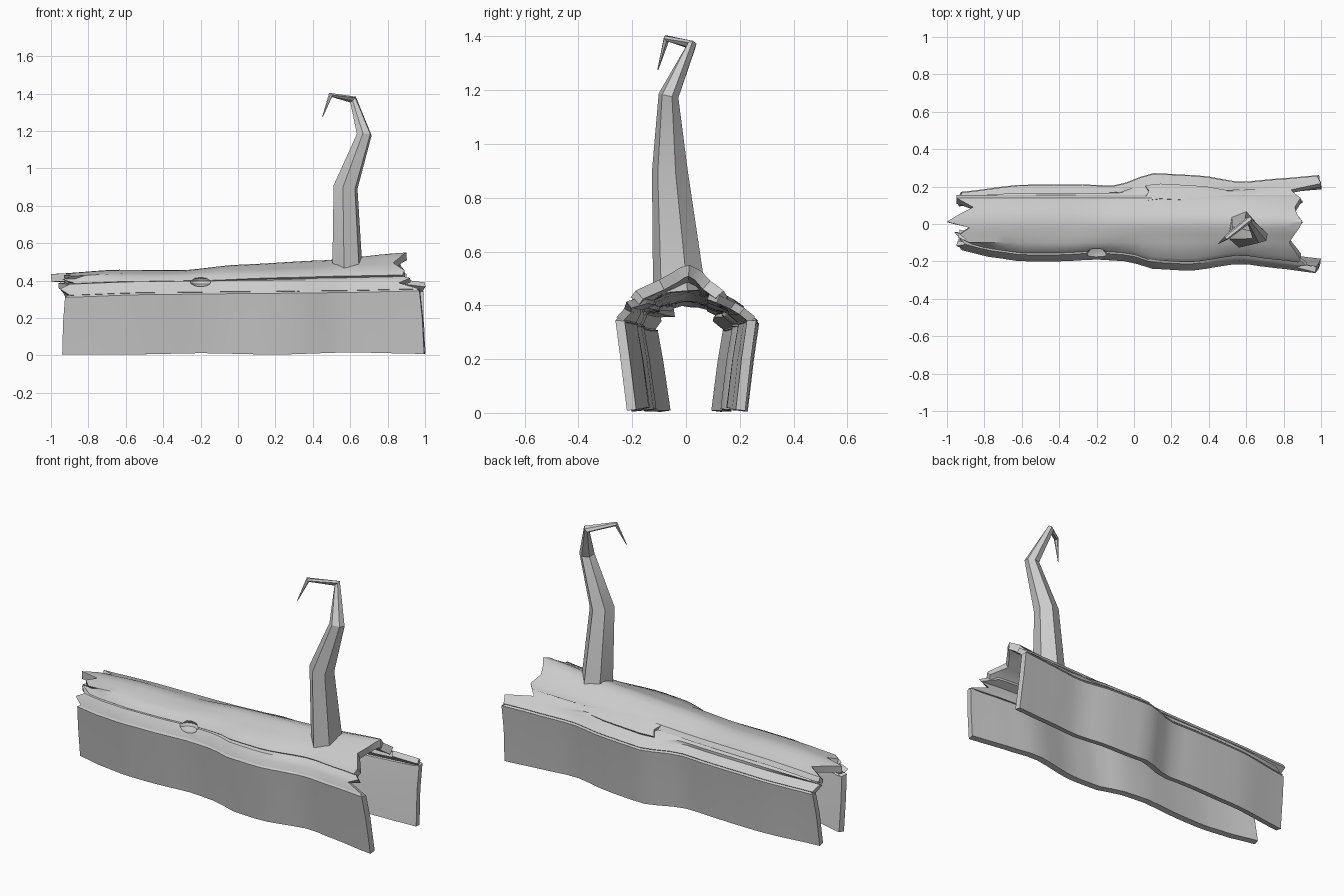
import bpy, bmesh, math
from mathutils import Vector

if "Cube" in bpy.data.objects:
    bpy.data.objects.remove(bpy.data.objects["Cube"])


def curve(*pts):
    """Eased interpolation through (x, value) pairs."""
    def f(x):
        if x <= pts[0][0]:
            return pts[0][1]
        for (xa, va), (xb, vb) in zip(pts, pts[1:]):
            if x <= xb:
                t = (x - xa) / (xb - xa)
                t = 0.5 * t + 0.5 * t * t * (3 - 2 * t)
                return va + (vb - va) * t
        return pts[-1][1]
    return f


def make(name, verts, faces):
    me = bpy.data.meshes.new(name)
    me.from_pydata(verts, [], faces)
    ob = bpy.data.objects.new(name, me)
    bpy.context.collection.objects.link(ob)
    return ob


def finish(ob, angle=35):
    bpy.ops.object.select_all(action='DESELECT')
    bpy.context.view_layer.objects.active = ob
    ob.select_set(True)
    bpy.ops.object.convert(target='MESH')
    bpy.ops.object.shade_smooth_by_angle(angle=math.radians(angle))


def strip(name, cols, thick, cutter=None, n=26):
    """Bark strip: cols are (x start, x end, y(x), z(x)), ragged at both ends."""
    m = len(cols)
    verts = []
    for i in range(n + 1):
        for x0, x1, fy, fz in cols:
            x = x0 + (x1 - x0) * i / n
            # only the ends are ragged; the middle follows shared stations
            verts.append((x, fy(x), fz(x)))
    faces = [(i * m + j, (i + 1) * m + j, (i + 1) * m + j + 1, i * m + j + 1)
             for i in range(n) for j in range(m - 1)]
    ob = make(name, verts, faces)
    s = ob.modifiers.new("thickness", 'SOLIDIFY')
    s.thickness = thick
    s.offset = -1
    if cutter:
        b = ob.modifiers.new("knot", 'BOOLEAN')
        b.object = cutter
        b.solver = 'EXACT'
    finish(ob)
    return ob


# Plan outlines of the log sides
front = curve((-.95, -.135), (-.75, -.18), (-.6, -.2), (-.4, -.2), (-.2, -.19),
              (-.03, -.2), (.1, -.24), (.3, -.25), (.57, -.212), (.75, -.235), (1, -.265))
back = curve((-.95, .17), (-.6, .21), (-.3, .212), (-.1, .205), (.1, .272),
             (.35, .26), (.57, .225), (.8, .245), (1, .262))
rim = curve((-.95, .325), (-.5, .34), (0, .345), (.5, .35), (1, .36))
base = curve((-.95, .004), (-.5, .006), (-.2, .012), (.2, .004), (.6, .016), (1, .008))
ridge = curve((-1, .435), (-.65, .458), (-.3, .455), (0, .485), (.45, .508), (.9, .55))
edge = curve((-1, .405), (-.6, .42), (-.2, .425), (.2, .44), (.6, .45), (.9, .455))


def off(f, d):
    return lambda x: f(x) + d


def mix(f, g, t):
    return lambda x: f(x) * (1 - t) + g(x) * t


# Knot hole cutter
bpy.ops.mesh.primitive_uv_sphere_add(segments=10, ring_count=6, radius=1, location=(-.2, -.175, .397))
knot = bpy.context.object
knot.name = "knot_cutter"
knot.scale = (.06, .06, .03)
knot.hide_render = True

# Side walls, leaning outwards
strip("front_wall", [(-.94, .995, off(front, .045), base),
                     (-.935, .985, off(front, .02), mix(base, rim, .55)),
                     (-.925, .97, front, off(rim, -.015)),
                     (-.90, .95, off(front, .012), rim)], .035)
strip("back_wall", [(-.90, .96, off(back, -.012), rim),
                    (-.925, .99, back, off(rim, -.015)),
                    (-.935, .99, off(back, -.02), mix(base, rim, .55)),
                    (-.94, 1.0, off(back, -.042), base)], .035)

# Ledges of broken bark between walls and crown
strip("front_ledge", [(-.90, .97, off(front, .004), off(rim, -.004)),
                      (-.95, .86, off(front, .018), off(rim, .03)),
                      (-.90, .92, off(front, .035), off(rim, .055)),
                      (-.96, .84, off(front, .09), off(edge, -.02))], .03, knot)
strip("back_ledge", [(-.86, .83, lambda x: .09, off(edge, -.004)),
                     (-.95, .90, lambda x: .125, off(edge, -.018)),
                     (-.89, .84, off(mix(lambda x: .13, back, .45), 0), mix(edge, rim, .45)),
                     (-.94, 1.0, off(back, -.045), off(rim, .03)),
                     (-.92, .98, off(back, -.004), off(rim, -.002))], .03)

# Crown of the log with torn ends
strip("crown", [(-.87, .88, off(front, .045), off(edge, -.025)),
                (-.94, .89, off(front, .065), edge),
                (-.88, .83, lambda x: -.10, mix(edge, ridge, .45)),
                (-.93, .86, lambda x: -.055, mix(edge, ridge, .7)),
                (-.88, .885, lambda x: -.02, mix(edge, ridge, .92)),
                (-1.0, .90, lambda x: .012, ridge),
                (-.93, .87, lambda x: .055, mix(edge, ridge, .8)),
                (-.86, .86, lambda x: .09, mix(edge, ridge, .4)),
                (-.95, .89, lambda x: .14, edge),
                (-.95, .87, lambda x: .155, off(edge, -.025))], .042, knot)

# Lifted bark splinter on the back
strip("bark_splinter", [(.05, .58, off(back, -.135), off(edge, .006)),
                        (.08, .62, off(back, -.09), off(edge, -.018)),
                        (.06, .55, off(back, -.055), off(rim, .05))], .025, n=6)


def limb(name, path, sides=6):
    """Tapered faceted branch; path is (x, y, z, radius x, radius y)."""
    P = [Vector(p[:3]) for p in path]
    verts, faces = [], []
    for i, p in enumerate(path):
        t = Vector()
        if i:
            t += (P[i] - P[i - 1]).normalized()
        if i < len(P) - 1:
            t += (P[i + 1] - P[i]).normalized()
        t.normalize()
        if i == 0:
            u = Vector((1, 0, 0))
        u = (u - t * u.dot(t)).normalized()
        w = t.cross(u)
        for k in range(sides):
            a = 2 * math.pi * (k + .3) / sides
            verts.append(P[i] + u * math.cos(a) * p[3] + w * math.sin(a) * p[4])
    for i in range(len(P) - 1):
        for k in range(sides):
            q = (k + 1) % sides
            faces.append((i * sides + k, i * sides + q, (i + 1) * sides + q, (i + 1) * sides + k))
    faces += [tuple(range(sides))[::-1], tuple(range(len(verts) - sides, len(verts)))]
    finish(make(name, verts, faces), 32)


# Crooked branch stump with hooked tip
limb("branch", [(.585, -.025, .45, .085, .1), (.575, -.06, .9, .068, .068),
                (.675, -.065, 1.18, .042, .038), (.615, .022, 1.368, .022, .018),
                (.495, -.072, 1.393, .013, .013), (.452, -.105, 1.275, .002, .002)])

bpy.data.objects.remove(knot)
